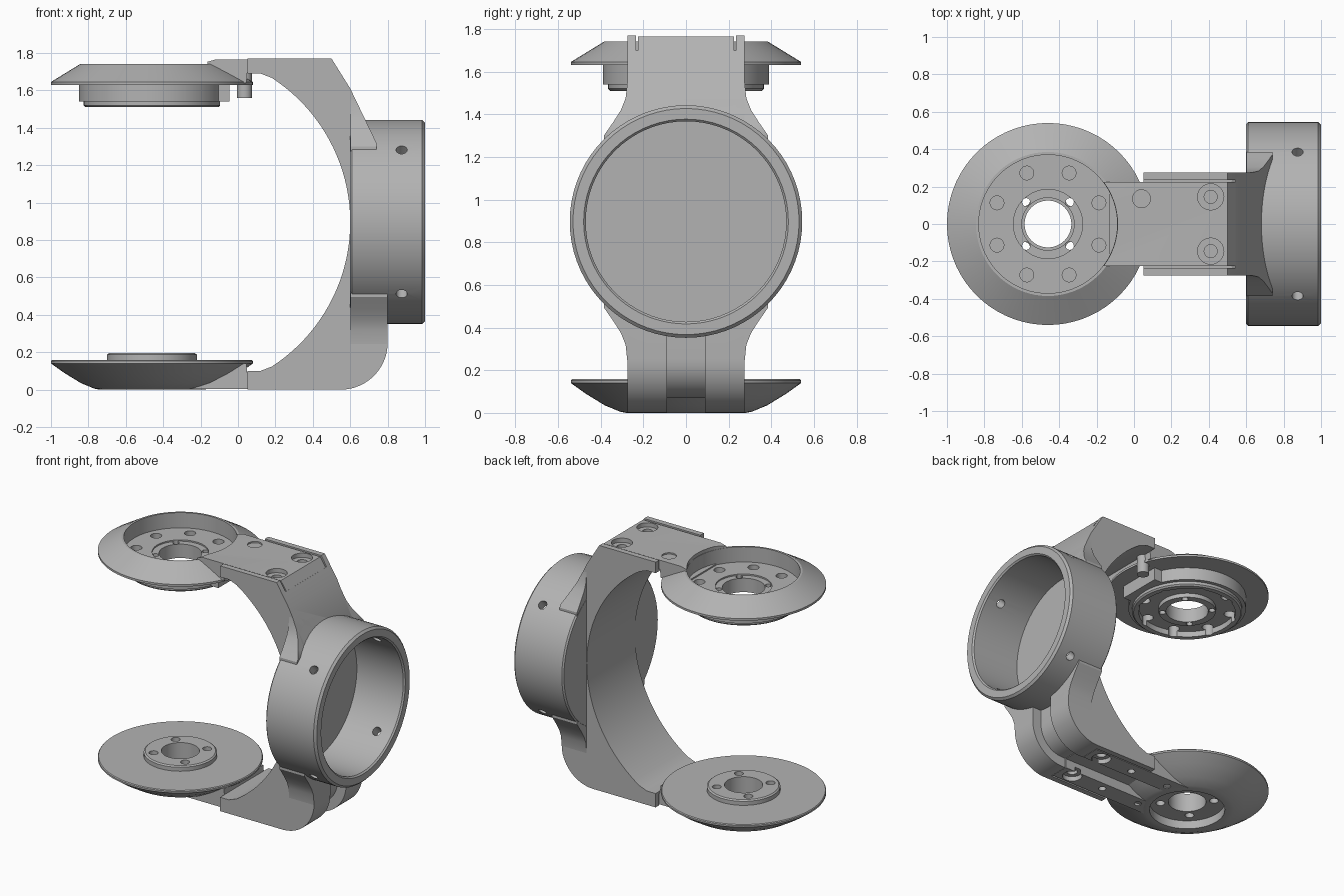
import bpy, bmesh, math
from mathutils import Vector, Matrix

cube = bpy.data.objects.get("Cube")
if cube:
    bpy.data.objects.remove(cube, do_unlink=True)

grey = bpy.data.materials.new("machined_grey")
grey.use_nodes = True
grey.diffuse_color = (0.45, 0.45, 0.45, 1)
grey.node_tree.nodes["Principled BSDF"].inputs["Base Color"].default_value = (0.45, 0.45, 0.45, 1)

HUB_X, RING_Z = -0.46, 0.897


def finish(name, bm):
    bmesh.ops.recalc_face_normals(bm, faces=bm.faces)
    mesh = bpy.data.meshes.new(name)
    bm.to_mesh(mesh)
    bm.free()
    mesh.materials.append(grey)
    ob = bpy.data.objects.new(name, mesh)
    bpy.context.collection.objects.link(ob)
    return ob


def extrude(name, pts, axis, lo, hi):
    """Extrude a profile: axis 'y' takes (x, z) points, axis 'x' takes (y, z)."""
    bm = bmesh.new()
    place = (lambda a, b: (a, lo, b)) if axis == 'y' else (lambda a, b: (lo, a, b))
    face = bm.faces.new([bm.verts.new(place(a, b)) for a, b in pts])
    new = bmesh.ops.extrude_face_region(bm, geom=[face])["geom"]
    step = Vector((0, hi - lo, 0)) if axis == 'y' else Vector((hi - lo, 0, 0))
    bmesh.ops.translate(bm, vec=step, verts=[v for v in new if isinstance(v, bmesh.types.BMVert)])
    return finish(name, bm)


def box(x, y, z):
    return extrude("cutter", [(x[0], z[0]), (x[1], z[0]), (x[1], z[1]), (x[0], z[1])], 'y', *y)


def lathe(name, pts, matrix, steps=72):
    """Revolve a closed (radius, height) loop round local z."""
    bm = bmesh.new()
    rings = []
    for i in range(steps):
        a = math.tau * i / steps
        rings.append([bm.verts.new((r * math.cos(a), r * math.sin(a), h)) for r, h in pts])
    for i in range(steps):
        p, q = rings[i], rings[(i + 1) % steps]
        for j in range(len(pts)):
            k = (j + 1) % len(pts)
            bm.faces.new((p[j], p[k], q[k], q[j]))
    bm.transform(matrix)
    return finish(name, bm)


def rod(start, end, radius, name="cutter", steps=24):
    start, end = Vector(start), Vector(end)
    d = end - start
    bm = bmesh.new()
    m = Matrix.Translation((start + end) / 2) @ d.to_track_quat('Z', 'Y').to_matrix().to_4x4()
    bmesh.ops.create_cone(bm, cap_ends=True, segments=steps, radius1=radius, radius2=radius,
                          depth=d.length, matrix=m)
    return finish(name, bm)


def drill(x, y, z0, z1, radius, steps=24):
    return rod((x, y, z0), (x, y, z1), radius, steps=steps)


def boolean(ob, cutters, op='DIFFERENCE'):
    bpy.context.view_layer.objects.active = ob
    for c in cutters:
        mod = ob.modifiers.new("cut", 'BOOLEAN')
        mod.operation, mod.object, mod.solver = op, c, 'EXACT'
        bpy.ops.object.modifier_apply(modifier=mod.name)
        bpy.data.objects.remove(c, do_unlink=True)


def arc(cx, cz, r, a0, a1, n):
    return [(cx + r * math.cos(math.radians(a0 + (a1 - a0) * i / n)),
             cz + r * math.sin(math.radians(a0 + (a1 - a0) * i / n))) for i in range(n + 1)]


def around(radius, count, offset):
    for i in range(count):
        a = math.radians(offset) + math.tau * i / count
        yield HUB_X + radius * math.cos(a), radius * math.sin(a)


def ring_bore():
    return rod((0.61, 0, RING_Z), (1.2, 0, RING_Z), 0.5, steps=72)


def groove():
    """Cable channel running along the underside and up the outer bend."""
    pts = [(-0.4, -0.1), (-0.4, 0.07), (0.55, 0.07)]
    pts += arc(0.55, 0.25, 0.18, -90, 0, 8)[1:] + [(0.73, 0.4), (0.95, 0.4), (0.95, -0.1)]
    return extrude("cutter", pts, 'y', -0.09, 0.09)


# Round motor cup, opening towards +x
along_x = Matrix.Translation((0, 0, RING_Z)) @ Matrix.Rotation(math.pi / 2, 4, 'Y')
cup = lathe("motor_cup", [(0.535, 0.6), (0.545, 0.61), (0.545, 0.985), (0.53, 1.0),
                          (0.48, 1.0), (0.47, 0.99), (0.47, 0.6)], along_x)
cup_holes = []
for sy in (-1, 1):
    for sz in (-1, 1):
        cup_holes.append(rod((0.875, sy * 0.28, RING_Z + sz * 0.28),
                             (0.875, sy * 0.45, RING_Z + sz * 0.45), 0.03))
boolean(cup, cup_holes)
cup_floor = rod((0.6, 0, RING_Z), (0.62, 0, RING_Z), 0.475, "cup_floor", 72)

# C-shaped yoke
outer = [(0.05, 1.77), (0.5, 1.77), (0.6, 1.61), (0.74, 1.32), (0.74, 0.6), (0.8, 0.6)]
outer += arc(0.55, 0.25, 0.25, 0, -90, 12) + [(0.05, 0)]
inner = [(0.05, 0.1), (0.12, 0.1)] + arc(-0.32, 0.895, 0.92, -57, 57, 40) + [(0.12, 1.69), (0.05, 1.69)]
yoke = extrude("yoke_arm", outer + inner, 'y', -0.275, 0.275)
boolean(yoke, [ring_bore(), groove(), box((0, 0.7), (-0.235, 0.235), (1.7, 1.9)),
               box((0, 0.52), (-0.235, 0.235), (-0.1, 0.085))])

# Flared web blending the yoke into the cup
side = [(0.275, 1.55), (0.283, 1.475), (0.305, 1.42), (0.34, 1.365), (0.385, 1.3)]
right = side + [(y, 2 * RING_Z - z) for y, z in reversed(side)]
flare = extrude("cup_flare", right + [(-y, z) for y, z in reversed(right)], 'x', 0.601, 0.9)
bound = [(0.55, 1.69), (0.6, 1.61), (0.74, 1.32), (0.74, 0.6), (0.8, 0.6), (0.8, 0.25),
         (0.78, 0.16), (0.55, 0.1)]
boolean(flare, [extrude("cutter", bound, 'y', -0.5, 0.5)], 'INTERSECT')
boolean(flare, [ring_bore(), groove()])

# Upper hub: conical rim, bowl and mounting flange
at_hub = Matrix.Translation((HUB_X, 0, 0))
upper = lathe("upper_hub", [
    (0.14, 1.62), (0.185, 1.62), (0.185, 1.63), (0.37, 1.63), (0.37, 1.74), (0.385, 1.74),
    (0.54, 1.645), (0.54, 1.63), (0.39, 1.63), (0.39, 1.54), (0.365, 1.54), (0.365, 1.52),
    (0.355, 1.51), (0.32, 1.51), (0.32, 1.55), (0.19, 1.55), (0.19, 1.52), (0.14, 1.52)], at_hub)
boolean(upper, [drill(x, y, 1.4, 1.7, 0.037, 20) for x, y in around(0.295, 8, 22.5)]
        + [drill(x, y, 1.4, 1.7, 0.022, 12) for x, y in around(0.165, 4, 45)])

# Upper mounting plate, trimmed to the bowl
upper_plate = extrude("upper_plate", [(-0.19, 1.64), (-0.19, 1.745), (-0.12, 1.765), (0.5, 1.765),
                                      (0.543, 1.7), (0.05, 1.7), (0.045, 1.64)], 'y', -0.225, 0.225)
cuts = [drill(HUB_X, 0, 1.5, 1.9, 0.372, 72), drill(0.04, 0.135, 1.755, 1.9, 0.048)]
for y in (-0.145, 0.145):
    cuts += [drill(0.41, y, 1.735, 1.9, 0.07), drill(0.41, y, 1.71, 1.8, 0.035)]
boolean(upper_plate, cuts)

# Stop block and pin under the upper hub
stop_block = extrude("stop_block", [(-0.13, 1.54), (-0.045, 1.54), (-0.045, 1.64), (-0.13, 1.64)],
                     'y', -0.16, 0.16)
pin = rod((0.035, 0.135, 1.56), (0.035, 0.135, 1.7), 0.04, "stop_pin")

# Lower hub: dished disc with raised bearing seat
lower = lathe("lower_hub", [
    (0.125, 0.195), (0.23, 0.195), (0.24, 0.187), (0.24, 0.158), (0.535, 0.158), (0.54, 0.152),
    (0.54, 0.14), (0.47, 0.09), (0.38, 0.035), (0.31, 0.006), (0.28, 0), (0.25, 0),
    (0.25, 0.06), (0.125, 0.06)], at_hub)
boolean(lower, [drill(x, y, 0, 0.3, 0.03, 20) for x, y in around(0.178, 4, 45)])

# Lower mounting plate with two rails and screw holes
lower_plate = extrude("lower_plate", [(-0.3, 0.002), (0.515, 0.002), (0.515, 0.085), (0.05, 0.085),
                                      (0.045, 0.14), (-0.3, 0.14)], 'y', -0.225, 0.225)
cuts = [drill(HUB_X, 0, -0.1, 0.3, 0.26, 72), groove()]
for y in (-0.15, 0.15):
    cuts += [drill(0.41, y, -0.1, 0.035, 0.065), drill(0.41, y, 0, 0.06, 0.035)]
    cuts += [drill(x, y, -0.1, 0.06, 0.025) for x in (0.15, -0.16)]
boolean(lower_plate, cuts)

# Crisp edges, smooth curves
parts = [cup, cup_floor, yoke, flare, upper, upper_plate, stop_block, pin, lower, lower_plate]
bpy.ops.object.select_all(action='DESELECT')
for ob in parts:
    ob.select_set(True)
bpy.context.view_layer.objects.active = cup
bpy.ops.object.shade_smooth_by_angle(angle=math.radians(30))
